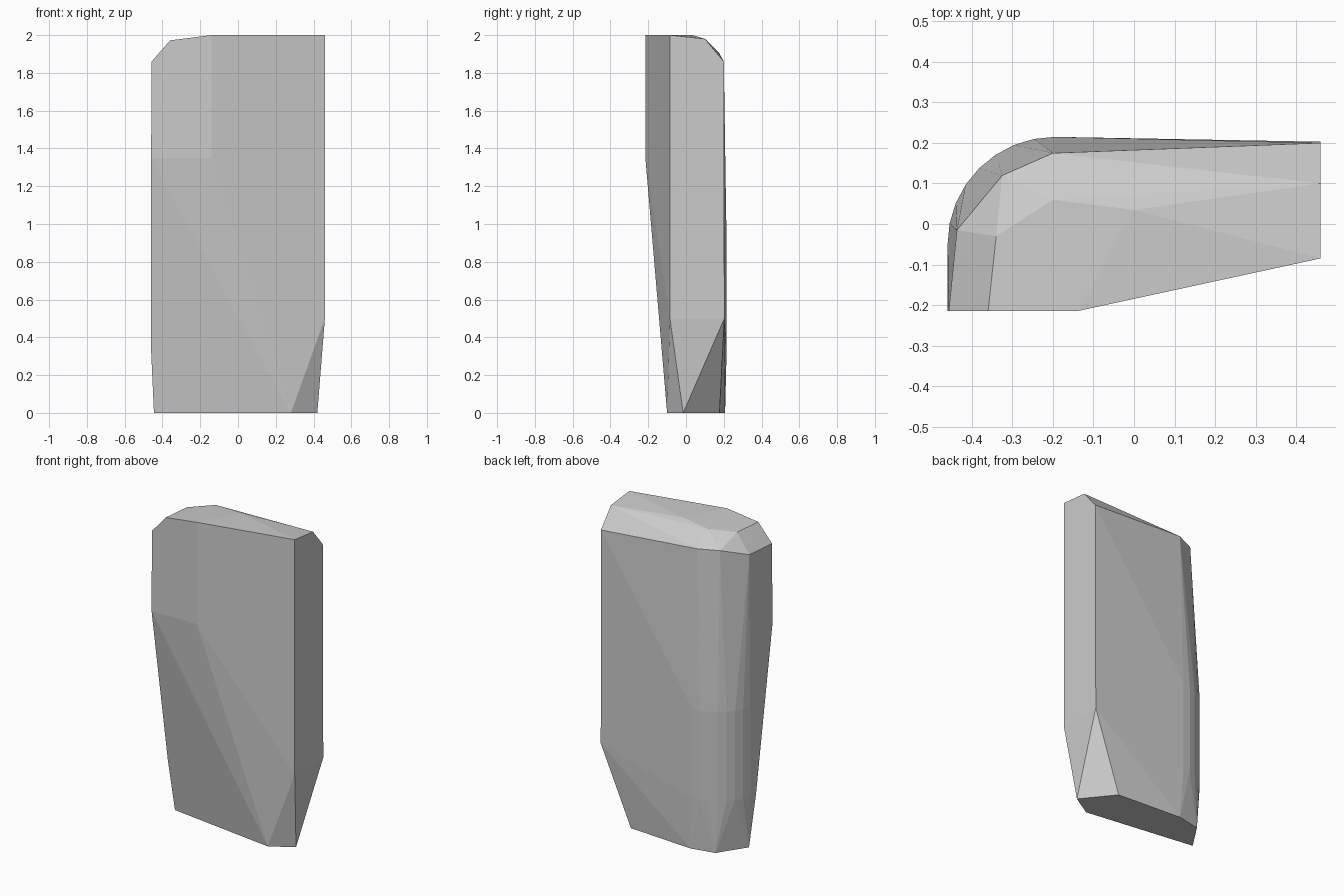
import bpy, bmesh, math

if "Cube" in bpy.data.objects:
    bpy.data.objects.remove(bpy.data.objects["Cube"])

bm = bmesh.new()


def add_ring(z, points):
    for x, y in points:
        bm.verts.new((x, y, z))


# Rounded back-left corner, a vertical stretch of a quarter cylinder
SEGMENTS = 8
arc = []
for i in range(SEGMENTS + 1):
    a = math.radians(90 + 90 * i / SEGMENTS)
    arc.append((-0.195 + 0.265 * math.cos(a), -0.05 + 0.265 * math.sin(a)))

# Foot outline, narrowed by the chamfered corners
add_ring(0.0, [(0.28, -0.10), (0.42, -0.015), (0.265, 0.177),
               (-0.175, 0.207), (-0.33, 0.175), (-0.445, 0.0)])

# Body: curved corner, right side and flat front pad
add_ring(0.33, arc)
add_ring(0.90, arc)
add_ring(0.50, [(0.46, -0.085), (0.46, 0.203)])
add_ring(1.35, [(-0.46, -0.215), (-0.14, -0.215)])

# Upper rim where the side walls end
add_ring(1.86, [(-0.457, -0.215), (-0.437, -0.015), (0.46, 0.2)])
add_ring(1.907, [(-0.325, 0.12), (-0.2, 0.175)])

# Bevelled crown
add_ring(1.972, [(-0.36, -0.215), (-0.34, -0.03)])
add_ring(1.98, [(0.46, 0.10)])
add_ring(1.99, [(-0.2, 0.06)])
add_ring(2.0, [(-0.14, -0.215), (0.46, -0.085), (0.0, 0.035)])

# Wrap the rings in one faceted convex skin
hull = bmesh.ops.convex_hull(bm, input=bm.verts[:])
loose = [v for v in bm.verts if not v.link_faces]
bmesh.ops.delete(bm, geom=loose, context='VERTS')
bmesh.ops.dissolve_limit(bm, angle_limit=math.radians(0.5),
                         verts=bm.verts[:], edges=bm.edges[:])
bmesh.ops.recalc_face_normals(bm, faces=bm.faces[:])

mesh = bpy.data.meshes.new("standing_stone")
bm.to_mesh(mesh)
bm.free()
stone = bpy.data.objects.new("standing_stone", mesh)
bpy.context.collection.objects.link(stone)
